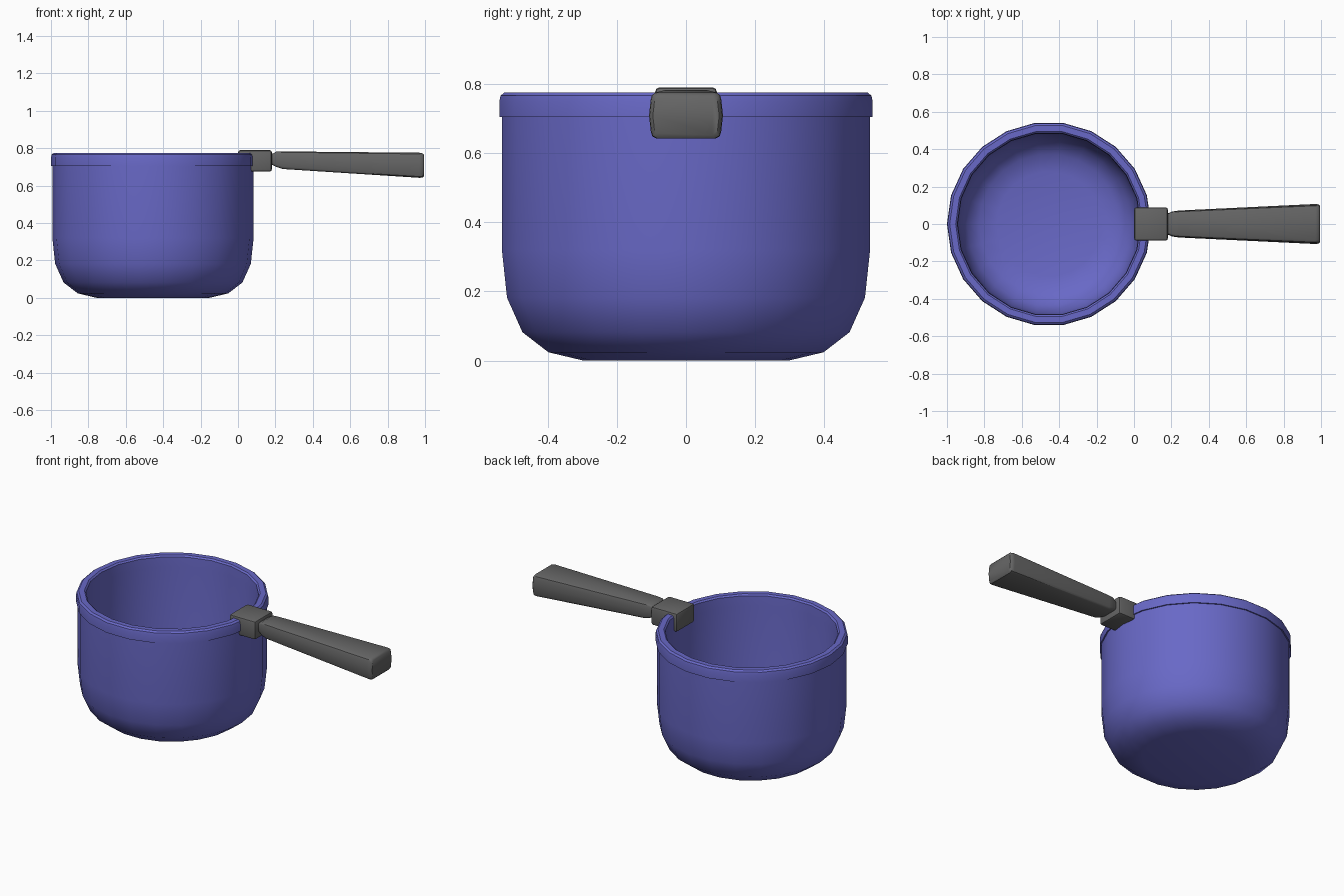
import bpy, bmesh, math
from mathutils import Vector

cube = bpy.data.objects.get("Cube")
if cube:
    bpy.data.objects.remove(cube, do_unlink=True)


def material(name, color):
    m = bpy.data.materials.new(name)
    m.use_nodes = True
    m.diffuse_color = color
    m.node_tree.nodes["Principled BSDF"].inputs["Base Color"].default_value = color
    return m


blue = material("blue enamel", (0.14, 0.14, 0.57, 1))
grey = material("dark grey plastic", (0.13, 0.13, 0.13, 1))


def finish(bm, name, mat, angle=35):
    bmesh.ops.recalc_face_normals(bm, faces=bm.faces)
    mesh = bpy.data.meshes.new(name)
    bm.to_mesh(mesh)
    bm.free()
    obj = bpy.data.objects.new(name, mesh)
    bpy.context.collection.objects.link(obj)
    mesh.materials.append(mat)
    bpy.ops.object.select_all(action='DESELECT')
    bpy.context.view_layer.objects.active = obj
    obj.select_set(True)
    bpy.ops.object.shade_smooth_by_angle(angle=math.radians(angle))
    return obj


def loft(name, rings, mat, angle=35):
    """Skin a list of point rings and cap both ends."""
    bm = bmesh.new()
    loops = [[bm.verts.new(p) for p in ring] for ring in rings]
    n = len(loops[0])
    for a, b in zip(loops, loops[1:]):
        for i in range(n):
            j = (i + 1) % n
            bm.faces.new((a[i], a[j], b[j], b[i]))
    bm.faces.new(loops[0])
    bm.faces.new(loops[-1])
    return finish(bm, name, mat, angle)


# Pot: outer wall, stepped lip, inner wall and floor as one turned shell
SIDES, CENTRE = 22, -0.4545
profile = [(0.30, 0), (0.402, 0.024), (0.478, 0.082), (0.523, 0.182),
           (0.538, 0.32), (0.538, 0.705), (0.5455, 0.705), (0.5455, 0.75),
           (0.542, 0.766), (0.531, 0.775), (0.499, 0.775), (0.49, 0.766),
           (0.487, 0.705), (0.487, 0.32), (0.474, 0.20), (0.438, 0.118),
           (0.375, 0.07), (0.28, 0.048)]


def circle(r, z):
    steps = [2 * math.pi * i / SIDES for i in range(SIDES)]
    return [(CENTRE + r * math.cos(t), r * math.sin(t), z) for t in steps]


loft("pot", [circle(r, z) for r, z in profile], blue)

# Bracket clamped over the rim
bm = bmesh.new()
bmesh.ops.create_cube(bm, size=1)
bmesh.ops.scale(bm, vec=Vector((0.18, 0.178, 0.115)), verts=bm.verts)
bmesh.ops.translate(bm, vec=Vector((0.091, 0, 0.7325)), verts=bm.verts)
bmesh.ops.bevel(bm, geom=bm.edges[:], offset=0.012, segments=2,
                profile=0.5, affect='EDGES')
finish(bm, "handle_bracket", grey, 40)


# Handle: rounded section that flares toward the end
def section(x, w, low, high):
    mid, h = (low + high) / 2, (high - low) / 2
    quarter = [(1, 0), (0.95, 0.72), (0.91, 0.90), (0.80, 1)]
    half = quarter + [(-y, z) for y, z in reversed(quarter)]
    outline = half + [(y, -z) for y, z in reversed(half[1:-1])]
    return [(x, y * w, mid + z * h) for y, z in outline]


stations = [(0.16, 0.056, 0.715, 0.766), (0.185, 0.058, 0.711, 0.771),
            (0.205, 0.067, 0.70, 0.782), (0.24, 0.072, 0.689, 0.783),
            (0.97, 0.107, 0.642, 0.776), (0.986, 0.105, 0.643, 0.773),
            (0.995, 0.096, 0.652, 0.764)]
loft("handle", [section(*s) for s in stations], grey, 40)
